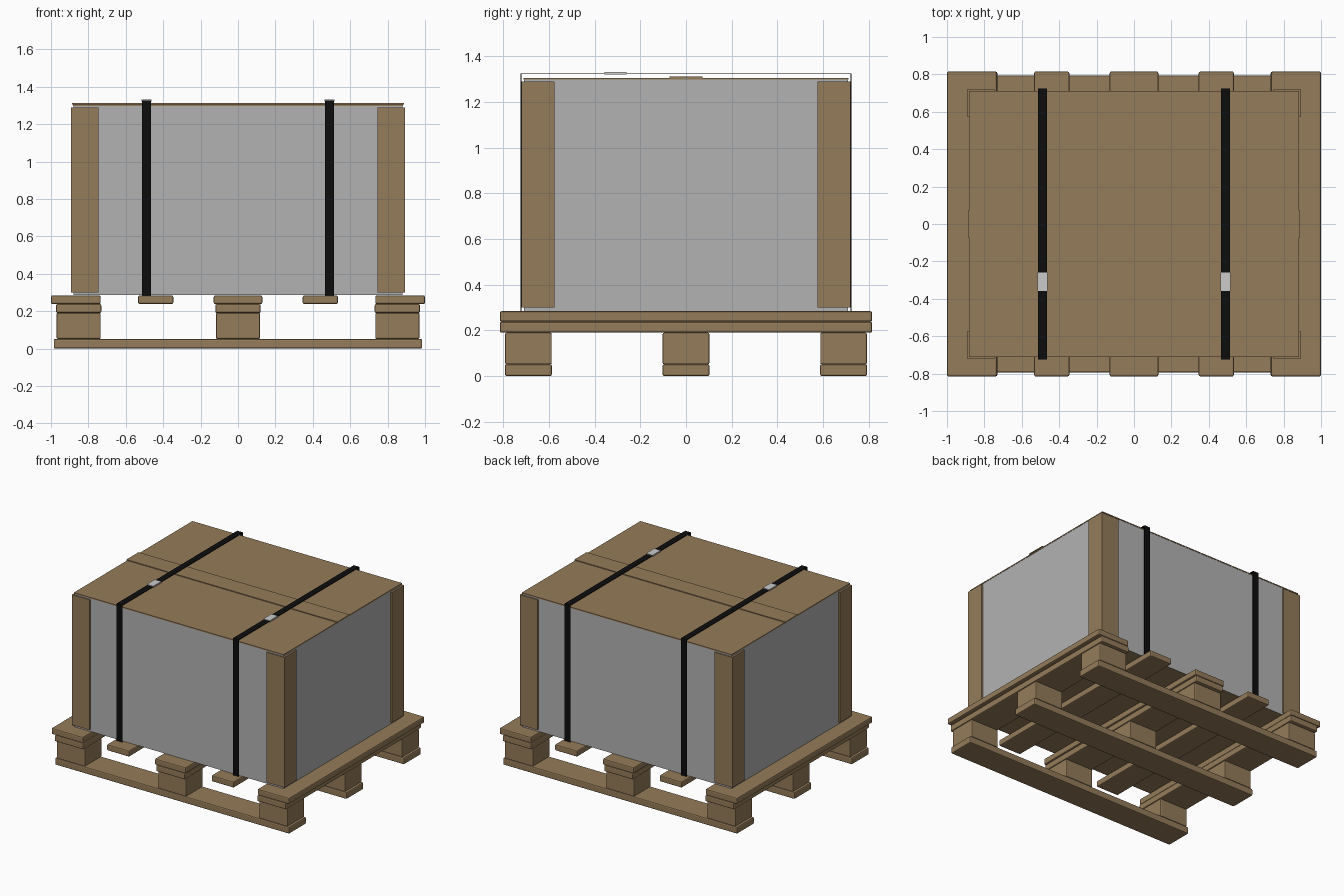
import bpy
import bmesh
from mathutils import Vector

cube = bpy.data.objects.get("Cube")
if cube:
    bpy.data.objects.remove(cube, do_unlink=True)


def material(name, rgb):
    m = bpy.data.materials.new(name)
    m.use_nodes = True
    m.diffuse_color = (*rgb, 1)
    m.node_tree.nodes["Principled BSDF"].inputs["Base Color"].default_value = (*rgb, 1)
    return m


brown = material("cardboard brown", (0.30, 0.20, 0.10))
grey = material("wrap grey", (0.45, 0.45, 0.45))
black = material("strap black", (0.004, 0.004, 0.004))
silver = material("buckle silver", (0.6, 0.6, 0.6))


def add_object(name, bm, mats, bevel=0):
    bmesh.ops.recalc_face_normals(bm, faces=bm.faces)
    mesh = bpy.data.meshes.new(name)
    bm.to_mesh(mesh)
    bm.free()
    obj = bpy.data.objects.new(name, mesh)
    bpy.context.collection.objects.link(obj)
    for m in mats:
        mesh.materials.append(m)
    if bevel:
        mod = obj.modifiers.new("Rounded edges", "BEVEL")
        mod.width = bevel
        mod.segments = 2
    return obj


def box(name, x, y, z, mat, bevel=0):
    """Box from (min, max) ranges along each axis."""
    bm = bmesh.new()
    bmesh.ops.create_cube(bm, size=1)
    for v in bm.verts:
        v.co = Vector([(a + b) / 2 + c * (b - a) for c, (a, b) in zip(v.co, (x, y, z))])
    return add_object(name, bm, [mat], bevel)


def prism(name, points, direction, mat):
    """Extrude a closed outline along a direction."""
    bm = bmesh.new()
    face = bm.faces.new([bm.verts.new(p) for p in points])
    out = bmesh.ops.extrude_face_region(bm, geom=[face])
    moved = [g for g in out["geom"] if isinstance(g, bmesh.types.BMVert)]
    bmesh.ops.translate(bm, vec=direction, verts=moved)
    return add_object(name, bm, [mat])


def around(centre, half):
    return (centre - half, centre + half)


# Pallet: runners, blocks, cross boards and deck slats
for y in (-0.69, 0, 0.69):
    box("pallet_runner", (-0.985, 0.985), around(y, 0.103), (0, 0.052), brown, 0.008)
    for x in (-0.852, 0, 0.852):
        box("pallet_block", around(x, 0.118), around(y, 0.102), (0.052, 0.19), brown, 0.006)
for x in (-0.852, 0, 0.852):
    box("pallet_cross_board", around(x, 0.121), (-0.815, 0.815), (0.19, 0.238), brown, 0.008)
for x, half in ((-0.867, 0.133), (-0.44, 0.094), (0, 0.13), (0.44, 0.094), (0.867, 0.133)):
    box("deck_slat", around(x, half), (-0.815, 0.815), (0.238, 0.284), brown, 0.008)

# Carton: grey sides, cardboard top and bottom
carton = box("carton", (-0.88, 0.88), (-0.71, 0.71), (0.286, 1.298), grey)
carton.data.materials.append(brown)
for p in carton.data.polygons:
    p.material_index = int(abs(p.normal.z) > 0.5)

# Top flaps meeting under the closing tape
for side in (-1, 1):
    box("top_flap", (-0.882, 0.882), sorted((side * 0.002, side * 0.712)), (1.298, 1.306), brown)
box("closing_tape", (-0.887, 0.887), (-0.073, 0.073), (1.306, 1.312), brown)

# L-shaped corner protectors
for sx in (-1, 1):
    for sy in (-1, 1):
        outline = [(0.894, 0.72), (0.745, 0.72), (0.745, 0.71),
                   (0.88, 0.71), (0.88, 0.575), (0.894, 0.575)]
        prism("corner_protector", [(sx * x, sy * y, 0.3) for x, y in outline],
              (0, 0, 0.99), brown)

# Straps over the carton, each with a buckle
for x in (-0.49, 0.49):
    outer, inner = (0.725, 1.326), (0.721, 1.322)
    outline = [(-outer[0], 0.284), (-outer[0], outer[1]), (outer[0], outer[1]),
               (outer[0], 0.284), (inner[0], 0.284), (inner[0], inner[1]),
               (-inner[0], inner[1]), (-inner[0], 0.284)]
    prism("strap", [(x - 0.024, y, z) for y, z in outline], (0.048, 0, 0), black)
    box("strap_buckle", around(x, 0.027), (-0.357, -0.26), (1.32, 1.331), silver)
